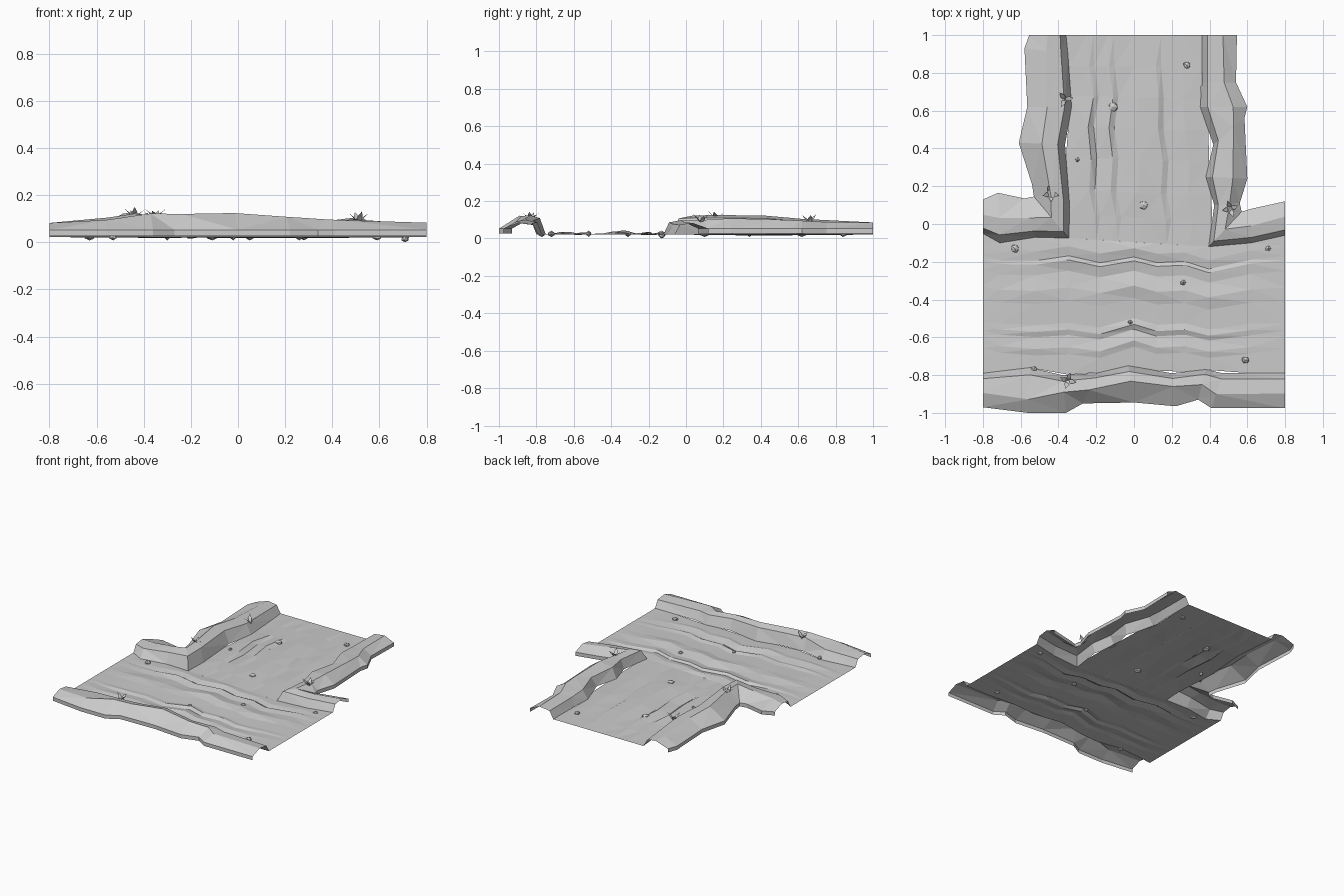
import bpy, bmesh, math, random
from mathutils import Vector, Matrix

if "Cube" in bpy.data.objects:
    bpy.data.objects.remove(bpy.data.objects["Cube"])

random.seed(4)


def grid(name, rows):
    """Flat-faceted open surface through rows of points, facing up."""
    bm = bmesh.new()
    vs = [[bm.verts.new(p) for p in row] for row in rows]
    for a, b in zip(vs, vs[1:]):
        for i in range(len(a) - 1):
            bm.faces.new((a[i], a[i + 1], b[i + 1], b[i]))
    bmesh.ops.triangulate(bm, faces=bm.faces[:])
    if sum(f.normal.z * f.calc_area() for f in bm.faces) < 0:
        bmesh.ops.reverse_faces(bm, faces=bm.faces[:])
    finish(name, bm)


def finish(name, bm):
    bm.normal_update()
    me = bpy.data.meshes.new(name)
    bm.to_mesh(me)
    bm.free()
    ob = bpy.data.objects.new(name, me)
    bpy.context.collection.objects.link(ob)


def interp(pts, x):
    """Piecewise linear lookup in sorted (key, value) pairs."""
    for (x0, y0), (x1, y1) in zip(pts, pts[1:]):
        if x <= x1:
            k = max(0, (x - x0) / (x1 - x0))
            return y0 + (y1 - y0) * k
    return pts[-1][1]


FOOT = 0.022


def bank(name, stations):
    """Hollow bank: vertical rim, slope up to a crest, steep drop to the road."""
    rows = []
    for ox, oy, fx, fy, t, h in stations:
        o, f = Vector((ox, oy)), Vector((fx, fy))
        a, b = o.lerp(f, t), o.lerp(f, 0.84)
        rows.append([(*o, 0.027), (*o, 0.053), (*a, h), (*b, h * 0.88), (*f, FOOT)])
    grid(name, rows)


# Banks: outer x, y, road-side foot x, y, crest position, crest height
front = [(-.8, -.97, -.8, -.79, .42, .082), (-.56, -1, -.55, -.76, .3, .095),
         (-.36, -1, -.38, -.8, .55, .122), (-.27, -.95, -.2, -.79, .45, .12),
         (0, -.945, -.03, -.75, .58, .124), (.22, -.965, .2, -.79, .6, .108),
         (.34, -.93, .38, -.77, .5, .098), (.41, -.975, .47, -.79, .4, .094),
         (.8, -.975, .8, -.79, .42, .083)]
left = [(-.8, .13, -.8, -.05, .45, .082), (-.72, .165, -.71, -.1, .5, .09),
        (-.58, .135, -.52, -.07, .5, .105), (-.53, .145, -.345, -.075, .5, .122),
        (-.54, .21, -.34, .09, .5, .126), (-.61, .43, -.365, .42, .5, .122),
        (-.565, .62, -.33, .62, .45, .105), (-.58, .93, -.35, .9, .5, .09),
        (-.555, 1, -.36, 1, .5, .086)]
right = [(.8, .12, .8, -.06, .45, .082), (.62, .08, .62, -.1, .5, .088),
         (.57, .065, .395, -.12, .5, .098), (.56, .11, .425, .1, .4, .1),
         (.6, .24, .38, .25, .35, .108), (.585, .56, .42, .42, .35, .1),
         (.6, .62, .35, .62, .3, .095), (.54, .75, .36, .75, .35, .088),
         (.545, 1, .36, 1, .4, .085)]
bank("front_bank", front)
bank("left_bank", left)
bank("right_bank", right)

# Cross road: rows between the front bank foot and the back edge, ridged along x
front_foot = [(s[2], s[3]) for s in front]
back_foot = [(s[2], s[3]) for s in left[:4]] + [(s[2], s[3]) for s in right[2::-1]]
ridges = [(0, 0), (.13, .004), (.18, .014), (.27, -.002), (.31, .012), (.36, .002),
          (.52, .008), (.62, .018), (.74, 0), (.82, .014), (.85, -.004), (.92, .008), (1, 0)]
xs = [-.8, -.71, -.52, -.345, -.18, 0, .12, .27, .395, .62, .8]
wob = [0, .01, -.02, .015, -.015, .02, 0, .015, -.02, .015, 0]
rows = []
for t, amp in ridges:
    row = []
    for x, w in zip(xs, wob):
        y0, y1 = interp(front_foot, x), interp(back_foot, x)
        inner = 0 < t < 1
        y = y0 + (y1 - y0) * t + (w if inner else 0)
        k = (1 - (abs(x) / .8) ** 2) * random.uniform(.5, 1.2)
        row.append((x, y, FOOT + amp * k))
    rows.append(row)
grid("cross_road", rows)

# Side road: columns between the two bank feet, rutted along y
left_foot = [(s[3], s[2]) for s in left[3:]]
right_foot = [(s[3], s[2]) for s in right[2:]]
ruts = [(0, 0), (.16, .014), (.2, -.006), (.31, .012), (.35, -.004), (.5, .012),
        (.66, .014), (.7, -.004), (.85, .008), (1, 0)]
rows = []
for v, sway in [(0, 0), (.12, .01), (.24, -.01), (.4, .01), (.55, -.012), (.7, .01), (.85, -.005), (1, 0)]:
    row = []
    for t, amp in ruts:
        y0 = -.075 - .045 * t
        y = y0 + (1 - y0) * v
        x0, x1 = interp(left_foot, y), interp(right_foot, y)
        x = x0 + (x1 - x0) * t + (sway if 0 < t < 1 else 0)
        k = math.sin(math.pi * v) * random.uniform(.6, 1.2)
        row.append((x, y, FOOT + amp * k))
    rows.append(row)
grid("side_road", rows)

# Pebbles half sunk in the road
pebbles = [(-.63, -.13, .025), (-.53, -.77, .02), (-.02, -.52, .014), (.26, -.31, .018),
           (.59, -.72, .022), (.71, -.13, .018), (.05, .1, .026), (-.11, .62, .028),
           (.28, .84, .022), (-.3, .34, .014)]
for i, (x, y, r) in enumerate(pebbles):
    bm = bmesh.new()
    bmesh.ops.create_icosphere(bm, subdivisions=1, radius=r)
    for v in bm.verts:
        v.co *= random.uniform(.85, 1.05)
    z = max(v.co.z for v in bm.verts) - min(v.co.z for v in bm.verts)
    low = min(v.co.z for v in bm.verts)
    s = .034 / z
    for v in bm.verts:
        v.co = Vector((v.co.x + x, v.co.y + y, (v.co.z - low) * s + (0 if i == 5 else .008)))
    finish(f"pebble_{i + 1}", bm)

# Grass tufts: folded pointed blades leaning outwards
tufts = [(-.44, .16, .105, 4), (-.35, -.83, .105, 4), (.51, .08, .088, 4), (-.365, .66, .088, 3)]
for i, (x, y, z, n) in enumerate(tufts):
    bm = bmesh.new()
    for j in range(n):
        rot = Matrix.Rotation(j * math.tau / n + random.uniform(-.4, .4), 4, 'Z')
        h = random.uniform(.028, .045)
        pts = [(0, -.008, -.01), (0, .008, -.01), (.022, .012, h * .5),
               (.045, 0, h), (.022, -.012, h * .5), (.016, 0, h * .35)]
        a, b, c, d, e, m = [bm.verts.new(Vector((x, y, z)) + rot @ Vector(p)) for p in pts]
        for f in ((a, b, m), (b, c, m), (c, d, m), (d, e, m), (e, a, m)):
            bm.faces.new(f)
    finish(f"grass_tuft_{i + 1}", bm)
